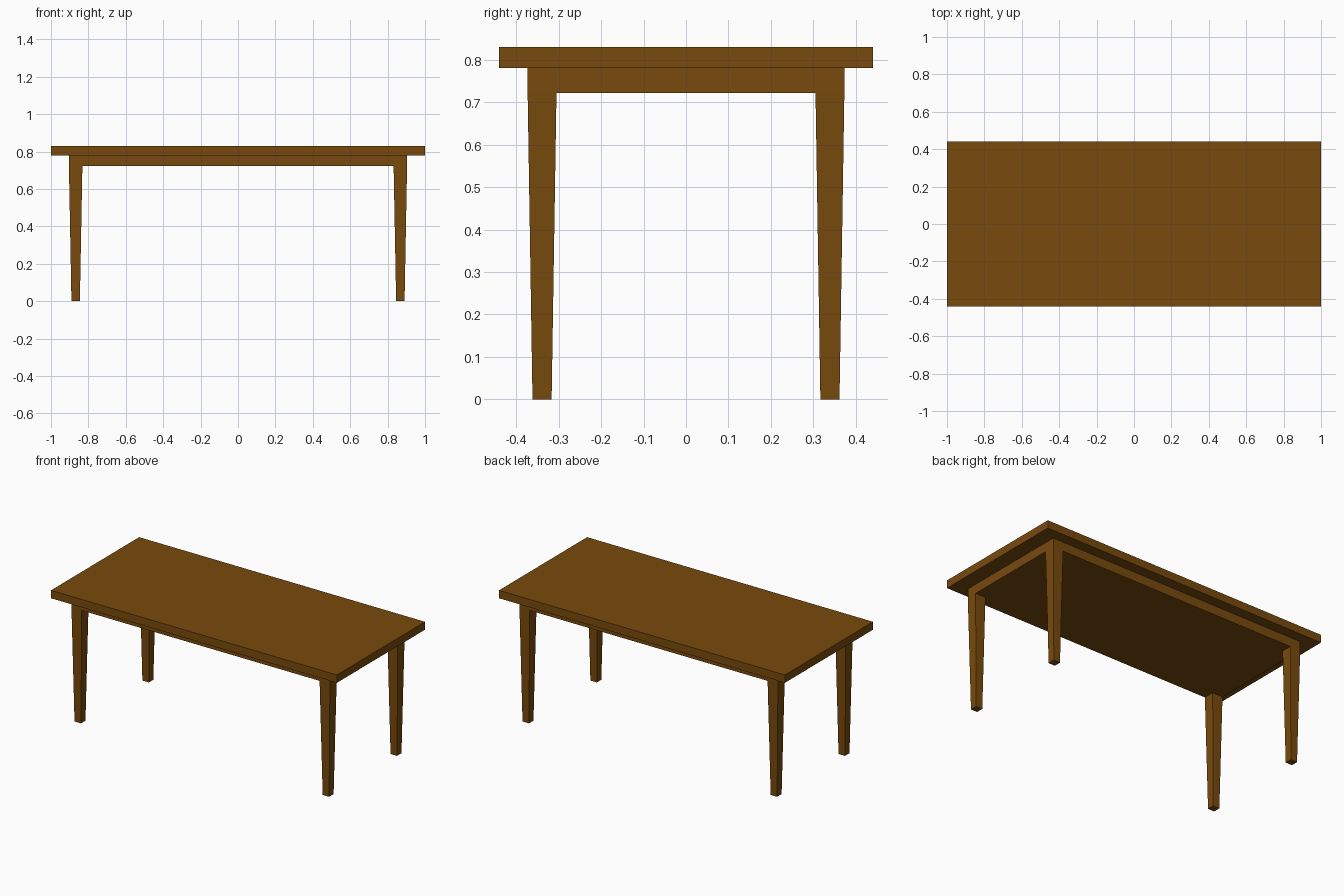
import bpy
import bmesh

if "Cube" in bpy.data.objects:
    bpy.data.objects.remove(bpy.data.objects["Cube"])

wood = bpy.data.materials.new("brown wood")
wood.diffuse_color = (0.19, 0.068, 0.004, 1.0)
wood.use_nodes = True
wood.node_tree.nodes["Principled BSDF"].inputs["Base Color"].default_value = wood.diffuse_color


def tapered_box(name, cx, cy, z0, z1, bottom, top):
    """Box from z0 to z1 with half sizes (x, y) at the bottom and the top."""
    bm = bmesh.new()
    bmesh.ops.create_cube(bm, size=2)
    for v in bm.verts:
        hx, hy = top if v.co.z > 0 else bottom
        v.co = (cx + v.co.x * hx, cy + v.co.y * hy, z1 if v.co.z > 0 else z0)
    mesh = bpy.data.meshes.new(name)
    bm.to_mesh(mesh)
    bm.free()
    mesh.materials.append(wood)
    obj = bpy.data.objects.new(name, mesh)
    bpy.context.collection.objects.link(obj)
    return obj


# Table top
tapered_box("table_top", 0, 0, 0.78, 0.83, (1, 0.44), (1, 0.44))

# Solid apron block under the top, flush with the legs
tapered_box("apron", 0, 0, 0.722, 0.78, (0.904, 0.373), (0.904, 0.373))

# Four tapered legs
for side, sx in (("left", -1), ("right", 1)):
    for end, sy in (("front", -1), ("back", 1)):
        tapered_box(f"{end}_{side}_leg", sx * 0.868, sy * 0.339, 0, 0.722,
                    (0.0225, 0.0225), (0.036, 0.034))
